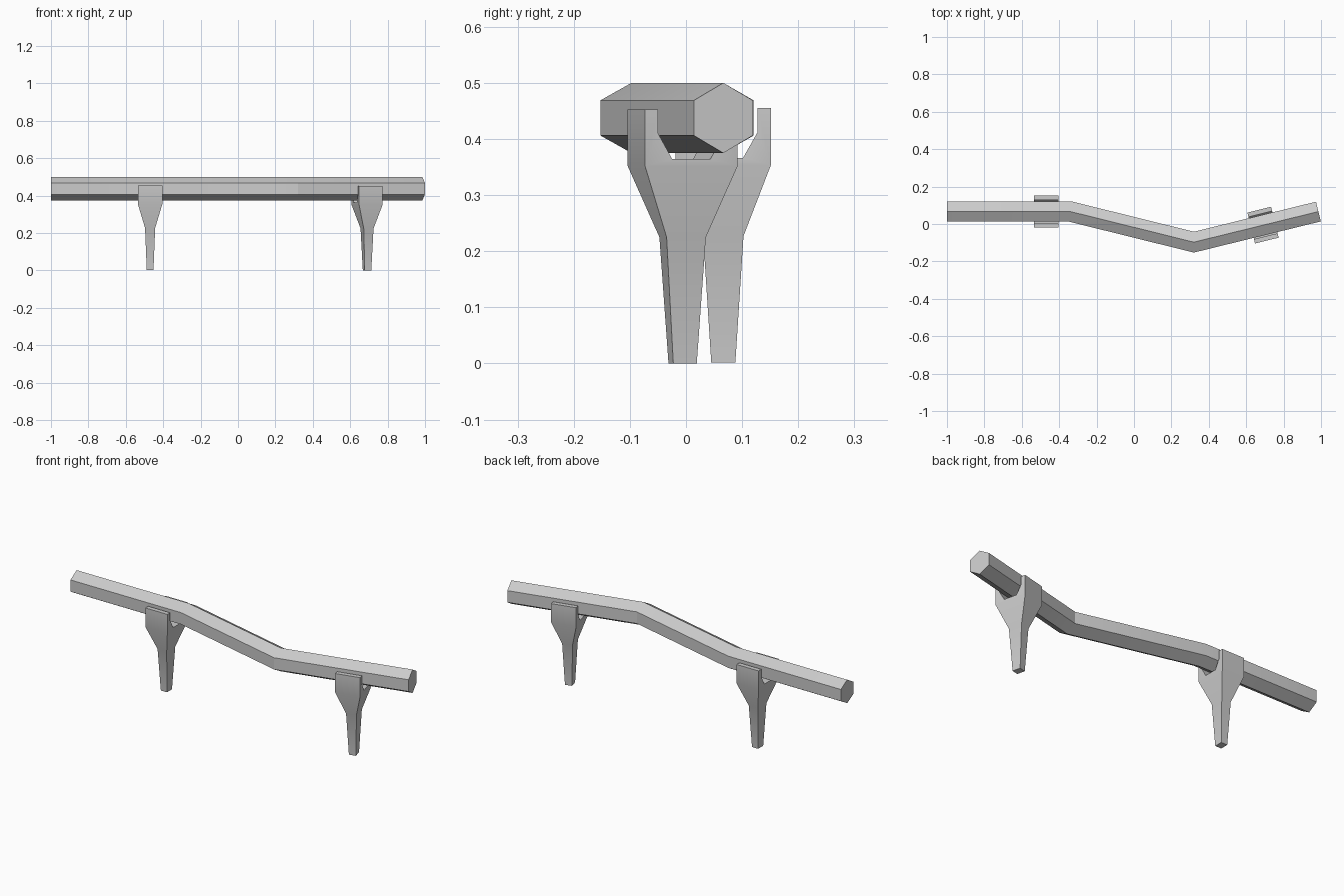
import bpy, bmesh, math
from mathutils import Vector

if "Cube" in bpy.data.objects:
    bpy.data.objects.remove(bpy.data.objects["Cube"])


def make_object(name, bm):
    bmesh.ops.recalc_face_normals(bm, faces=bm.faces)
    mesh = bpy.data.meshes.new(name)
    bm.to_mesh(mesh)
    bm.free()
    obj = bpy.data.objects.new(name, mesh)
    bpy.context.collection.objects.link(obj)
    bpy.ops.object.select_all(action='DESELECT')
    obj.select_set(True)
    bpy.context.view_layer.objects.active = obj
    bpy.ops.object.shade_smooth_by_angle(angle=math.radians(25))
    return obj


# Hexagonal rail swept along a bent path with mitred corners
def make_rail(path, z, radius):
    bm = bmesh.new()
    pts = [Vector(p) for p in path]
    dirs = [(b - a).normalized() for a, b in zip(pts, pts[1:])]
    rings = []
    for i, p in enumerate(pts):
        d0, d1 = dirs[max(i - 1, 0)], dirs[min(i, len(dirs) - 1)]
        t = (d0 + d1).normalized()
        side = Vector((-t.y, t.x)) / t.dot(d1)
        ring = []
        for k in range(6):
            a = math.radians(90 + 60 * k)
            q = p + side * radius * math.cos(a)
            ring.append(bm.verts.new((q.x, q.y, z + radius * math.sin(a))))
        rings.append(ring)
    for r0, r1 in zip(rings, rings[1:]):
        for k in range(6):
            n = (k + 1) % 6
            bm.faces.new((r0[k], r0[n], r1[n], r1[k]))
    bm.faces.new(rings[0])
    bm.faces.new(rings[-1])
    return make_object("rail", bm)


# Forked support: half profile as (y, z, half thickness in x), mirrored in y
HALF = [(0.0215, 0.0, 0.018), (0.036, 0.225, 0.027), (0.085, 0.352, 0.065),
        (0.085, 0.453, 0.065), (0.061, 0.453, 0.065), (0.061, 0.41, 0.065),
        (0.035, 0.364, 0.065)]


def make_support(name, location, angle):
    bm = bmesh.new()
    outline = HALF + [(-y, z, w) for y, z, w in reversed(HALF)]
    n = len(outline)
    sides = [[bm.verts.new((s * w, y, z)) for y, z, w in outline] for s in (-1, 1)]
    for v in sides:
        bm.faces.new((v[0], v[1], v[-2], v[-1]))
        bm.faces.new((v[1], v[2], v[-3], v[-2]))
        bm.faces.new(v[2:n - 2])
    a, b = sides
    for i in range(n):
        j = (i + 1) % n
        bm.faces.new((a[i], a[j], b[j], b[i]))
    obj = make_object(name, bm)
    obj.location = location
    obj.rotation_euler.z = angle
    return obj


make_rail([(-1, 0.0665), (-0.34, 0.0665), (0.32, -0.097), (0.986, 0.0665)], 0.4375, 0.0625)
make_support("left_support", (-0.47, 0.0665, 0.002), 0)
make_support("right_support", (0.69, -0.006, 0), math.radians(13.8))
